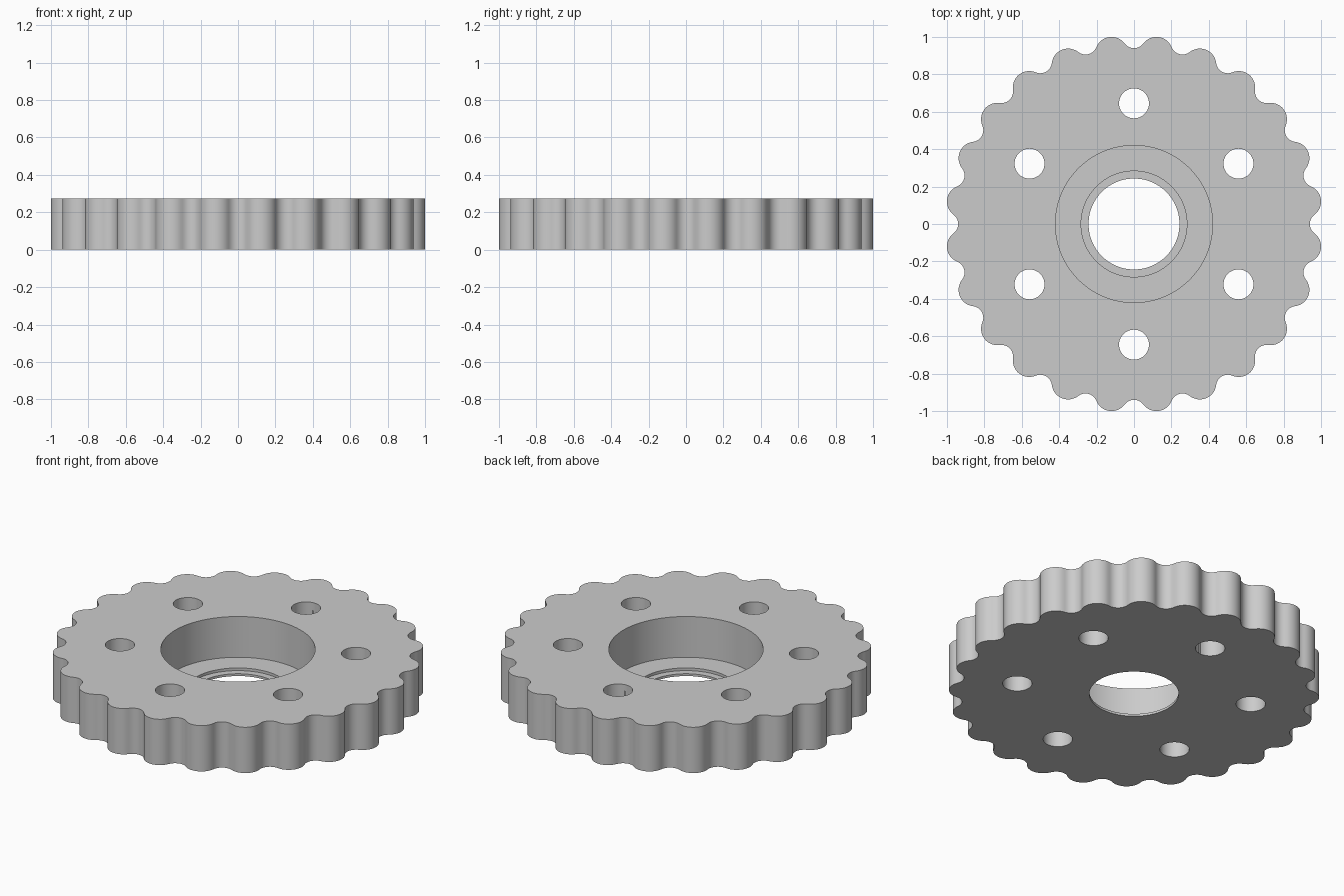
import bpy
import bmesh
from math import radians, degrees, sin, cos, atan2, pi, hypot

if "Cube" in bpy.data.objects:
    bpy.data.objects.remove(bpy.data.objects["Cube"], do_unlink=True)

# Main dimensions
HEIGHT = 0.275
LOBES = 24
LOBE_RING, LOBE_R = 0.92, 0.088      # rounded teeth
VALLEY_RING = 1.002                  # centres of the hollows between teeth
STEP = 2 * pi / LOBES

grey = bpy.data.materials.new("plain_grey")
grey.use_nodes = True
colour = (0.6, 0.6, 0.6, 1)
grey.diffuse_color = colour
grey.node_tree.nodes["Principled BSDF"].inputs["Base Color"].default_value = colour


def arc(ring, angle, radius, start, end, count):
    """Points on an arc whose centre lies on a ring around the origin."""
    cx, cy = ring * cos(angle), ring * sin(angle)
    for i in range(count):
        a = angle + start + (end - start) * i / (count - 1)
        yield cx + radius * cos(a), cy + radius * sin(a)


def prism(name, outline, bottom, top):
    """Upright solid from a closed outline."""
    bm = bmesh.new()
    face = bm.faces.new([bm.verts.new((x, y, bottom)) for x, y in outline])
    result = bmesh.ops.extrude_face_region(bm, geom=[face])
    verts = [v for v in result["geom"] if isinstance(v, bmesh.types.BMVert)]
    bmesh.ops.translate(bm, verts=verts, vec=(0, 0, top - bottom))
    bmesh.ops.recalc_face_normals(bm, faces=bm.faces)
    mesh = bpy.data.meshes.new(name)
    bm.to_mesh(mesh)
    bm.free()
    mesh.materials.append(grey)
    obj = bpy.data.objects.new(name, mesh)
    bpy.context.collection.objects.link(obj)
    return obj


def circle(radius, sides, x=0, y=0):
    return [(x + radius * cos(2 * pi * i / sides), y + radius * sin(2 * pi * i / sides))
            for i in range(sides)]


# Scalloped rim: convex lobes joined tangentially by concave hollows
half = STEP / 2
dx, dy = VALLEY_RING * cos(half) - LOBE_RING, VALLEY_RING * sin(half)
tangent = atan2(dy, dx)
valley_r = hypot(dx, dy) - LOBE_R
sweep = pi - (pi + tangent - half - pi) - pi
outline = []
for k in range(LOBES):
    a = half + k * STEP
    outline += arc(LOBE_RING, a, LOBE_R, -tangent, tangent, 15)
    outline += list(arc(VALLEY_RING, a + half, valley_r, pi - sweep, pi + sweep, 11))[1:-1]
wheel = prism("scalloped_wheel", outline, 0, HEIGHT)

# Cutters: counterbore, shallow seat, centre bore and six bolt holes
cutters = [
    prism("counterbore_cutter", circle(0.42, 96), 0.03, 0.4),
    prism("seat_cutter", circle(0.283, 96), 0.014, 0.35),
    prism("bore_cutter", circle(0.243, 96), -0.1, 0.3),
]
for k in range(6):
    a = radians(30 + 60 * k)
    hole = circle(0.08, 40, 0.645 * cos(a), 0.645 * sin(a))
    cutters.append(prism("bolt_hole_cutter", hole, -0.1, 0.4))

bpy.ops.object.select_all(action="DESELECT")
wheel.select_set(True)
bpy.context.view_layer.objects.active = wheel
for cutter in cutters:
    cutter.hide_render = True
    mod = wheel.modifiers.new("cut", "BOOLEAN")
    mod.operation = "DIFFERENCE"
    mod.solver = "EXACT"
    mod.object = cutter
    bpy.ops.object.modifier_apply(modifier=mod.name)
    bpy.data.objects.remove(cutter, do_unlink=True)

bpy.ops.object.shade_smooth_by_angle(angle=radians(30))
